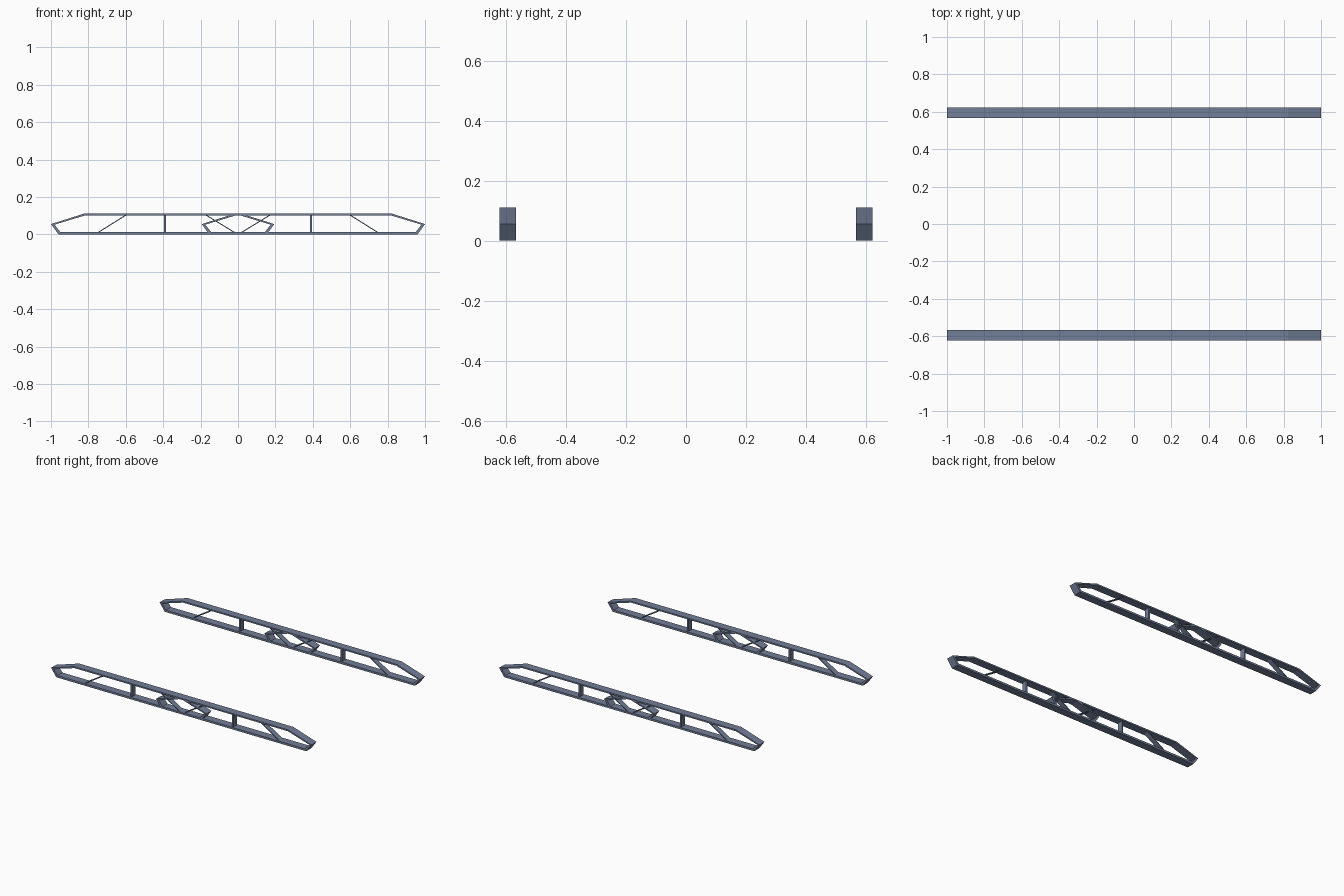
import bpy, bmesh

if "Cube" in bpy.data.objects:
    bpy.data.objects.remove(bpy.data.objects["Cube"])

steel = bpy.data.materials.new("slate_steel")
steel.diffuse_color = (0.17, 0.21, 0.31, 1)
steel.use_nodes = True
steel.node_tree.nodes["Principled BSDF"].inputs["Base Color"].default_value = steel.diffuse_color

# Outer and inner outlines of one hexagonal frame (x from frame centre, z)
OUTER = [(-0.597, 0.055), (-0.420, 0.111), (0.420, 0.111),
         (0.597, 0.055), (0.557, 0.0), (-0.557, 0.0)]
INNER = [(-0.578, 0.052), (-0.416, 0.101), (0.416, 0.101),
         (0.578, 0.052), (0.548, 0.014), (-0.548, 0.014)]


def finish(bm, name):
    bmesh.ops.recalc_face_normals(bm, faces=bm.faces)
    me = bpy.data.meshes.new(name)
    bm.to_mesh(me)
    bm.free()
    me.materials.append(steel)
    bpy.context.collection.objects.link(bpy.data.objects.new(name, me))


def frame(name, cx, cy, half=0.0275):
    bm = bmesh.new()
    rings = [[bm.verts.new((cx + x, cy + y, z)) for x, z in pts]
             for pts, y in ((OUTER, -half), (OUTER, half), (INNER, half), (INNER, -half))]
    for r in range(4):
        a, b = rings[r], rings[(r + 1) % 4]
        for i in range(6):
            j = (i + 1) % 6
            bm.faces.new((a[i], a[j], b[j], b[i]))
    finish(bm, name)


def brace(name, x_top, x_bottom, cy, half_y=0.018, half_x=0.005):
    bm = bmesh.new()
    bmesh.ops.create_cube(bm, size=2)
    for v in bm.verts:
        top = v.co.z > 0
        v.co = ((x_top if top else x_bottom) + v.co.x * half_x,
                cy + v.co.y * half_y, 0.104 if top else 0.01)
    finish(bm, name)


# Two overlapping frames on each side, mirrored in x
for cy, side in ((-0.595, "front"), (0.595, "back")):
    for s, hand in ((-1, "left"), (1, "right")):
        tag = f"{side}_{hand}"
        frame("rail_frame_" + tag, s * 0.403, cy)
        brace("post_" + tag, s * 0.39, s * 0.39, cy)
        brace("outer_brace_" + tag, s * 0.598, s * 0.748, cy)
        brace("inner_brace_" + tag, s * 0.172, s * 0.018, cy)
